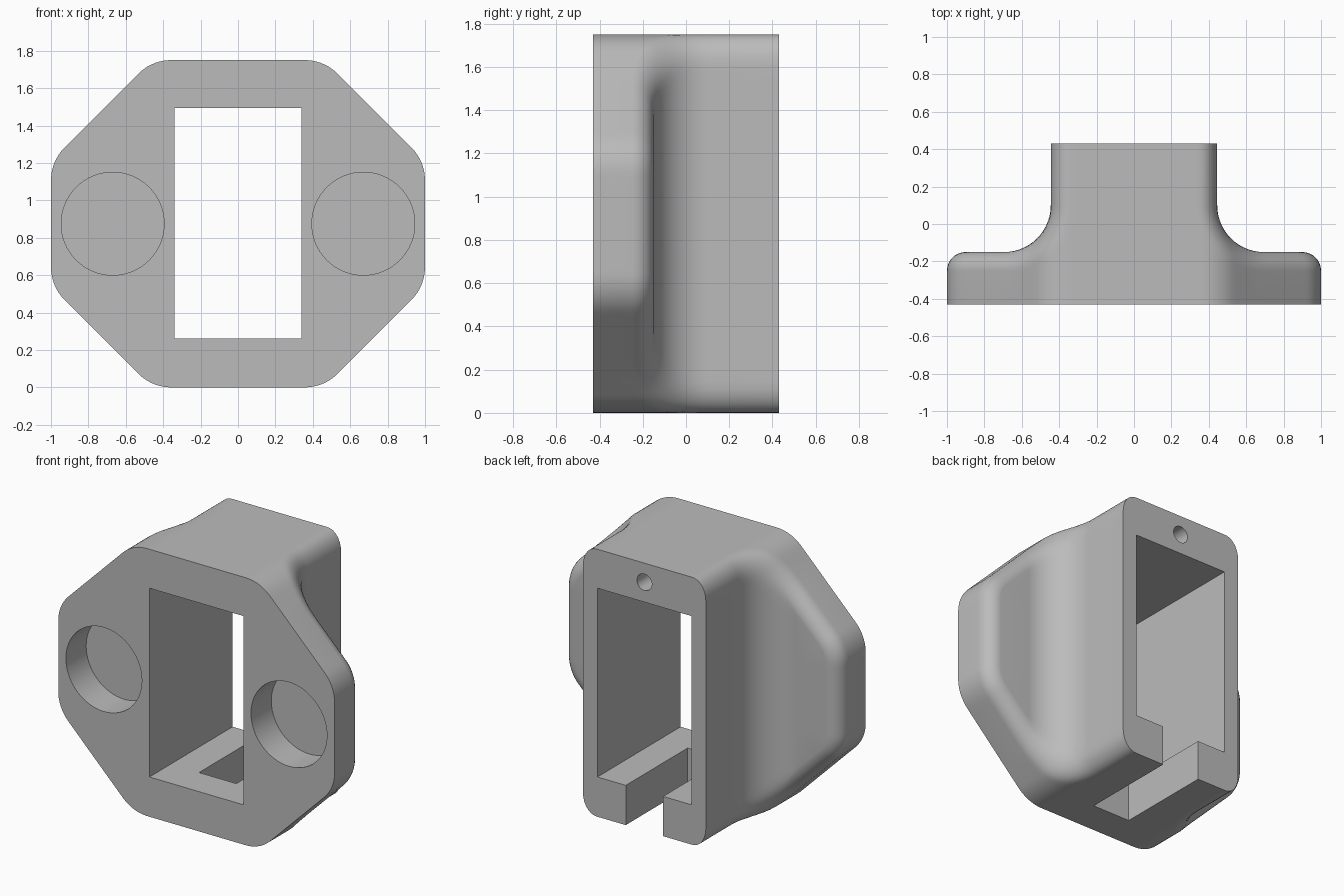
import bpy
import bmesh
from math import cos, sin, pi, hypot, sqrt
from mathutils import Matrix

if "Cube" in bpy.data.objects:
    bpy.data.objects.remove(bpy.data.objects["Cube"])

HALF_H = 0.875           # half height, also the centre height
FRONT, BACK = -0.43, 0.43
FLANGE_BACK = -0.15      # rear face of the flange
BLOCK_X = 0.445          # half width of the rear block
COVE = 0.25              # concave blend between flange and block
ROUND = 0.1              # convex edge rounding
CORNER = 0.25            # rounding of the octagon corners
DIAGONAL = 1.335         # |x| + |z| on the octagon's slanted sides
RAYS = 240


def octagon(x, z):
    """Signed distance to the rounded octagon, for positive x and z."""
    inner = DIAGONAL - CORNER * sqrt(2)
    top, side = HALF_H - CORNER, 1 - CORNER
    vx, vz = x - (inner - top), z - top
    if vz >= vx >= 0:
        return hypot(vx, vz) - CORNER
    vx, vz = x - side, z - (inner - side)
    if vx >= vz >= 0:
        return hypot(vx, vz) - CORNER
    return max(x - 1, z - HALF_H, (x + z - DIAGONAL) / sqrt(2))


def tee(x, y):
    """Signed distance to the plan outline with coved inside corners."""
    cx, cy = BLOCK_X + COVE, FLANGE_BACK + COVE
    if x >= cx:
        return y - FLANGE_BACK
    if y >= cy:
        return x - BLOCK_X
    return COVE - hypot(x - cx, y - cy)


def solid(x, y, z):
    """Rounded intersection of the octagon and the plan outline."""
    a, b = tee(x, y) + ROUND, octagon(x, z) + ROUND
    return hypot(max(a, 0), max(b, 0)) + min(max(a, b), 0) - ROUND


def reach(angle, y):
    """Distance from the axis to the surface along one ray."""
    c, s = abs(cos(angle)), abs(sin(angle))
    low, high = 0, 1.5
    for _ in range(24):
        mid = (low + high) / 2
        if solid(mid * c, y, mid * s) < 0:
            low = mid
        else:
            high = mid
    return low


# Depths of the cross-sections, denser through the two roundings
steps = 8
depths = [FRONT]
depths += [FLANGE_BACK - ROUND + ROUND * sin(i / steps * pi / 2) for i in range(steps)]
depths += [FLANGE_BACK - 0.0002, FLANGE_BACK + 0.0001]
depths += [FLANGE_BACK + COVE * (1 - cos(i / 14 * pi / 2)) for i in range(1, 15)]
depths.append(BACK)

# Body: cross-sections joined from front to back
bm = bmesh.new()
loops = []
for y in depths:
    loop = []
    for i in range(RAYS):
        angle = 2 * pi * i / RAYS
        r = reach(angle, y)
        loop.append(bm.verts.new((r * cos(angle), y, HALF_H + r * sin(angle))))
    loops.append(loop)
for near, far in zip(loops, loops[1:]):
    for i in range(RAYS):
        j = (i + 1) % RAYS
        bm.faces.new((near[i], near[j], far[j], far[i]))
bm.faces.new(loops[0])
bm.faces.new(loops[-1])
bmesh.ops.recalc_face_normals(bm, faces=bm.faces)
mesh = bpy.data.meshes.new("housing_body")
bm.to_mesh(mesh)
bm.free()
body = bpy.data.objects.new("housing_body", mesh)
bpy.context.collection.objects.link(body)

grey = bpy.data.materials.new("neutral_grey")
grey.use_nodes = True
grey.diffuse_color = (0.5, 0.5, 0.5, 1)
grey.node_tree.nodes["Principled BSDF"].inputs["Base Color"].default_value = (0.5, 0.5, 0.5, 1)
mesh.materials.append(grey)


def cut(name, shape):
    """Subtract a bmesh shape from the body."""
    bmesh.ops.recalc_face_normals(shape, faces=shape.faces)
    data = bpy.data.meshes.new(name)
    shape.to_mesh(data)
    shape.free()
    data.materials.append(grey)
    cutter = bpy.data.objects.new(name, data)
    cutter.hide_render = True
    bpy.context.collection.objects.link(cutter)
    mod = body.modifiers.new(name, 'BOOLEAN')
    mod.operation = 'DIFFERENCE'
    mod.solver = 'EXACT'
    mod.object = cutter
    bpy.context.view_layer.objects.active = body
    bpy.ops.object.modifier_apply(modifier=name)
    bpy.data.objects.remove(cutter)


def cut_box(name, half_x, y0, y1, z0, z1):
    shape = bmesh.new()
    place = Matrix.Translation((0, (y0 + y1) / 2, (z0 + z1) / 2))
    size = Matrix.Diagonal((2 * half_x, y1 - y0, z1 - z0, 1))
    bmesh.ops.create_cube(shape, size=1, matrix=place @ size)
    cut(name, shape)


def cut_bore(name, x, z, radius, y0, y1, sides):
    shape = bmesh.new()
    place = Matrix.Translation((x, (y0 + y1) / 2, z)) @ Matrix.Rotation(pi / 2, 4, 'X')
    bmesh.ops.create_cone(shape, cap_ends=True, segments=sides, radius1=radius,
                          radius2=radius, depth=y1 - y0, matrix=place)
    cut(name, shape)


# Through opening, floor slot, round pockets in the front, screw hole in the back
bpy.ops.object.select_all(action='DESELECT')
body.select_set(True)
cut_box("opening_cutter", 0.34, -1, 1, 0.26, 1.495)
cut_box("slot_cutter", 0.135, -0.21, 1, -0.5, 0.6)
for side in (-1, 1):
    cut_bore("pocket_cutter", side * 0.67, HALF_H, 0.275, -0.6, -0.22, 64)
cut_bore("screw_hole_cutter", 0, 1.625, 0.054, 0.13, 0.6, 32)

body.select_set(True)
bpy.context.view_layer.objects.active = body
bpy.ops.object.shade_smooth_by_angle(angle=pi / 6)
